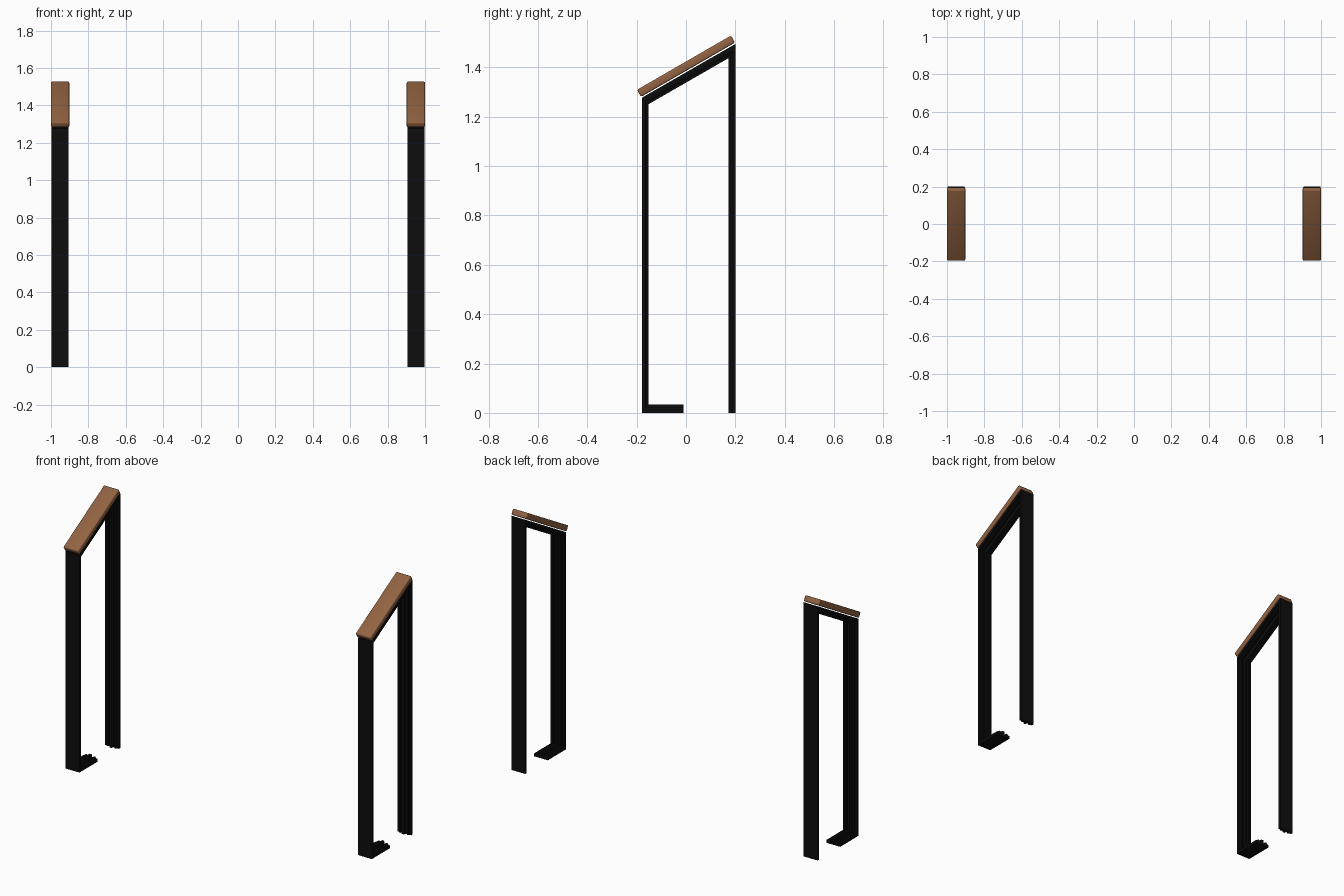
import bpy, bmesh, math
from mathutils import Vector

if "Cube" in bpy.data.objects:
    bpy.data.objects.remove(bpy.data.objects["Cube"])


def material(name, col):
    m = bpy.data.materials.new(name)
    m.diffuse_color = (*col, 1)
    m.use_nodes = True
    m.node_tree.nodes["Principled BSDF"].inputs["Base Color"].default_value = m.diffuse_color
    return m


STEEL = material("black metal", (0.004, 0.004, 0.004))
WOOD = material("brown wood", (0.29, 0.125, 0.055))

# Outer side path (y, z) of the frame: foot, front leg, slope, rear leg
PATH = [Vector(p) for p in [(-0.01, 0), (-0.179, 0), (-0.179, 1.277), (0.2, 1.495), (0.2, 0)]]
THICK = [0.033, 0.028, 0.036, 0.027]      # depth of each path segment

# Ribbed cross-section (x, depth fraction): flat outside, three ribs inside
SECTION = [(-0.045, 0), (0.045, 0), (0.045, 0.5), (0.034, 0.5), (0.031, 0.75), (0.021, 0.75),
           (0.018, 0.5), (0.009, 0.5), (0.007, 1), (-0.007, 1), (-0.009, 0.5), (-0.018, 0.5),
           (-0.021, 0.75), (-0.031, 0.75), (-0.034, 0.5), (-0.045, 0.5)]


def offset_path(f):
    """Path moved inward by fraction f of each segment's depth, mitred at corners."""
    dirs = [(b - a).normalized() for a, b in zip(PATH, PATH[1:])]
    norms = [Vector((d.y, -d.x)) for d in dirs]
    out = [PATH[0] + norms[0] * THICK[0] * f]
    for i in range(1, len(PATH) - 1):
        n1, n2 = norms[i - 1], norms[i]
        c1 = n1.dot(PATH[i]) + THICK[i - 1] * f
        c2 = n2.dot(PATH[i]) + THICK[i] * f
        det = n1.x * n2.y - n1.y * n2.x
        out.append(Vector(((c1 * n2.y - c2 * n1.y) / det, (n1.x * c2 - n2.x * c1) / det)))
    out.append(PATH[-1] + norms[-1] * THICK[-1] * f)
    return out


def finish(bm, name, mat):
    bmesh.ops.recalc_face_normals(bm, faces=bm.faces)
    me = bpy.data.meshes.new(name)
    bm.to_mesh(me)
    bm.free()
    me.materials.append(mat)
    ob = bpy.data.objects.new(name, me)
    bpy.context.collection.objects.link(ob)
    return ob


def frame(name, cx):
    bm = bmesh.new()
    cols = [[bm.verts.new((cx + x, p.x, p.y)) for p in offset_path(f)] for x, f in SECTION]
    n = len(cols)
    for i in range(n):
        a, b = cols[i], cols[(i + 1) % n]
        for k in range(len(PATH) - 1):
            bm.faces.new((a[k], b[k], b[k + 1], a[k + 1]))
    for k in (0, -1):
        bm.faces.new([c[k] for c in cols])
    finish(bm, name, STEEL)


def armrest(name, cx):
    bm = bmesh.new()
    bmesh.ops.create_cube(bm, size=1)
    bmesh.ops.scale(bm, vec=(0.098, 0.44, 0.033), verts=bm.verts)
    bmesh.ops.bevel(bm, geom=bm.edges[:], offset=0.007, segments=3, profile=0.5, affect='EDGES')
    ob = finish(bm, name, WOOD)
    ob.location = (cx, 0, 1.405)
    ob.rotation_euler.x = math.radians(30)
    bpy.context.view_layer.objects.active = ob
    ob.select_set(True)
    bpy.ops.object.shade_smooth_by_angle(angle=math.radians(40))
    ob.select_set(False)


# Left and right supports
for side, cx in (("left", -0.951), ("right", 0.951)):
    frame(side + "_frame", cx)
    armrest(side + "_armrest", cx)
